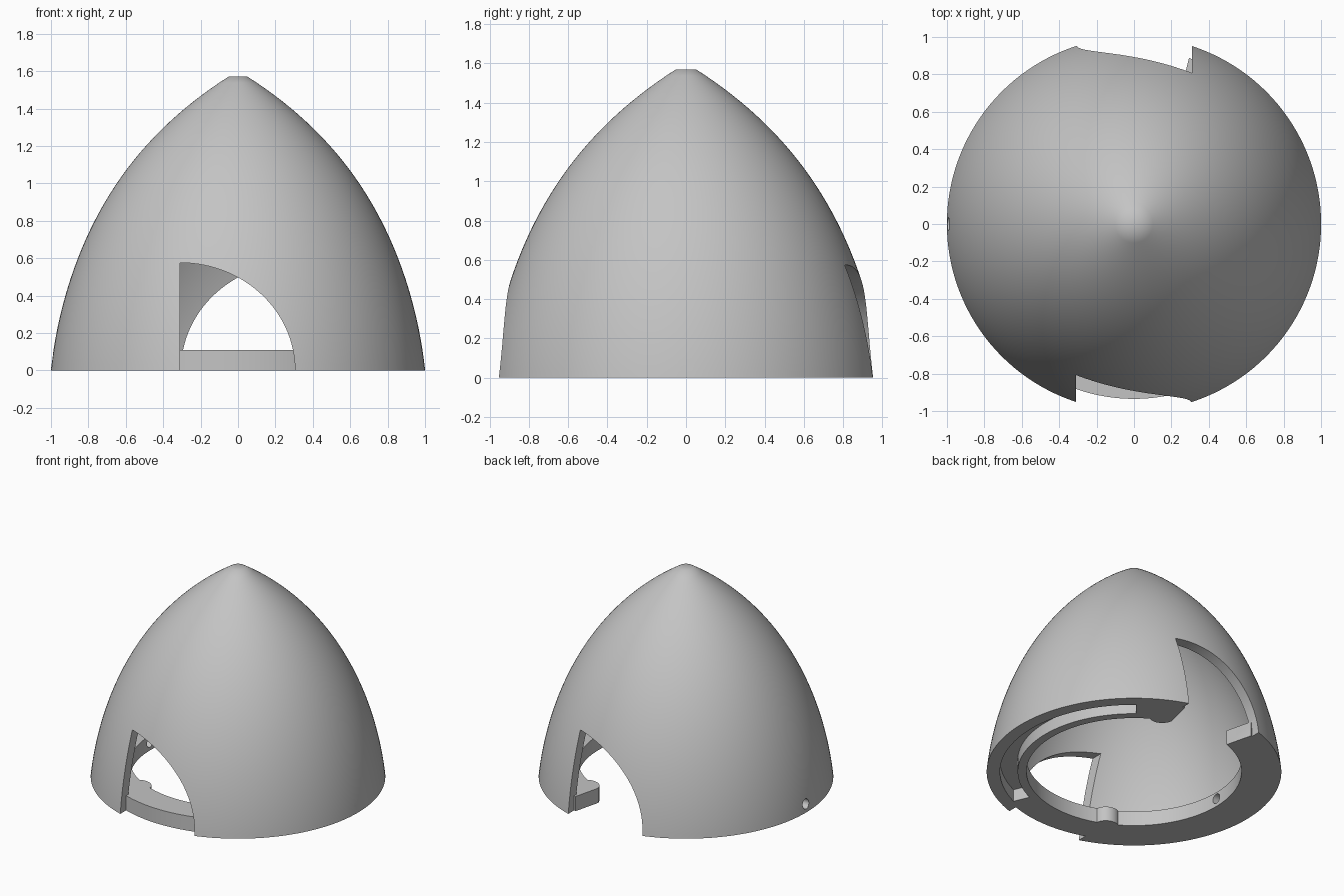
import bpy, bmesh
from math import sin, cos, pi, sqrt, radians
from mathutils import Matrix

if "Cube" in bpy.data.objects:
    bpy.data.objects.remove(bpy.data.objects["Cube"], do_unlink=True)

HEIGHT = 1.57
RING_TOP = 0.11
HALF_TURN = (0, pi)

grey = bpy.data.materials.new("plain_grey")
grey.use_nodes = True
colour = (0.55, 0.55, 0.55, 1)
grey.diffuse_color = colour
grey.node_tree.nodes["Principled BSDF"].inputs["Base Color"].default_value = colour


def finish(name, bm):
    bmesh.ops.recalc_face_normals(bm, faces=bm.faces)
    mesh = bpy.data.meshes.new(name)
    bm.to_mesh(mesh)
    bm.free()
    mesh.materials.append(grey)
    obj = bpy.data.objects.new(name, mesh)
    bpy.context.collection.objects.link(obj)
    return obj


def lathe(name, profile, closed, steps=144):
    """Spin an (r, z) profile round the z axis."""
    bm = bmesh.new()
    vs = [bm.verts.new((r, 0, z)) for r, z in profile]
    edges = [bm.edges.new(p) for p in zip(vs, vs[1:])]
    if closed:
        edges.append(bm.edges.new((vs[-1], vs[0])))
    bmesh.ops.spin(bm, geom=vs + edges, cent=(0, 0, 0), axis=(0, 0, 1),
                   angle=2 * pi, steps=steps, use_duplicate=False)
    bmesh.ops.remove_doubles(bm, verts=bm.verts, dist=1e-5)
    return finish(name, bm)


def prism(name, outline, low, high, matrix=Matrix()):
    """Extrude a flat outline from low to high, then place it."""
    bm = bmesh.new()
    face = bm.faces.new([bm.verts.new((x, y, low)) for x, y in outline])
    new = bmesh.ops.extrude_face_region(bm, geom=[face])["geom"]
    bmesh.ops.translate(bm, vec=(0, 0, high - low),
                        verts=[v for v in new if isinstance(v, bmesh.types.BMVert)])
    bm.transform(matrix)
    return finish(name, bm)


def arc(radius, start, end, n, cx=0, cy=0):
    angles = [radians(start + (end - start) * i / n) for i in range(n + 1)]
    return [(cx + radius * cos(a), cy + radius * sin(a)) for a in angles]


def combine(target, tool, operation):
    """Apply a boolean and discard the tool."""
    tool.hide_render = True
    mod = target.modifiers.new(operation, 'BOOLEAN')
    mod.operation = operation
    mod.solver = 'EXACT'
    mod.object = tool
    bpy.context.view_layer.objects.active = target
    bpy.ops.object.modifier_apply(modifier=mod.name)
    bpy.data.objects.remove(tool, do_unlink=True)


def ogive(z, radius):
    return -1.158 + sqrt(radius ** 2 - (z + 0.233) ** 2) + 0.02 * sin(pi * (z / HEIGHT) ** 2)


# Hollow pointed dome with a small flat tip
levels = [i / 48 for i in range(49)]
outer = [(ogive(HEIGHT * t, 2.171), HEIGHT * t) for t in levels]
inner = [(ogive(1.49 * t, 2.096), 1.49 * t) for t in reversed(levels)]
dome = lathe("spinner_dome", [(0, 1.51)] + inner + outer + [(0, HEIGHT)], False)

# Two blade openings: one upright edge, one elliptical edge
opening = [(-0.31, -0.2), (0.305, -0.2)]
opening += [(-0.31 + 0.615 * cos(i * pi / 96), 0.575 * sin(i * pi / 96)) for i in range(49)]
for turn in HALF_TURN:
    place = Matrix.Rotation(turn, 4, 'Z') @ Matrix.Rotation(pi / 2, 4, 'X')
    combine(dome, prism("opening_cutter", opening, 0.3, 1.3, place), 'DIFFERENCE')

# Mounting ring inside the base, with a rounded lug beside each upright edge
ring = lathe("mounting_ring", [(0.73, 0), (0.935, 0), (0.935, RING_TOP), (0.73, RING_TOP)], True)
gap = [(-0.245, 0.3), (0.245, 0.3), (0.245, 0.69), (0.335, 1.05), (-0.335, 1.05), (-0.245, 0.69)]
lug = arc(0.09, 0, 352.5, 47, 0.337, 0.70)
for turn in HALF_TURN:
    place = Matrix.Rotation(turn, 4, 'Z')
    combine(ring, prism("lug", lug, 0, RING_TOP, place), 'UNION')
    combine(ring, prism("gap_cutter", gap, -0.2, 0.3, place), 'DIFFERENCE')
combine(dome, ring, 'UNION')

# Curved grooves in the underside of the ring
groove = arc(0.91, -66, 51, 60) + arc(0.79, 51, -66, 60)
for turn in HALF_TURN:
    place = Matrix.Rotation(turn, 4, 'Z')
    combine(dome, prism("groove_cutter", groove, -0.2, 0.09, place), 'DIFFERENCE')

# Screw holes through both sides of the ring
for turn in HALF_TURN:
    place = (Matrix.Rotation(turn, 4, 'Z') @ Matrix.Translation((0, 0, 0.06))
             @ Matrix.Rotation(pi / 2, 4, 'Y'))
    combine(dome, prism("hole_cutter", arc(0.036, 0, 345, 23), 0.5, 1.2, place), 'DIFFERENCE')

# Smooth skin with crisp cut edges
bpy.ops.object.select_all(action='DESELECT')
dome.select_set(True)
bpy.context.view_layer.objects.active = dome
bpy.ops.object.shade_smooth_by_angle(angle=radians(35))
